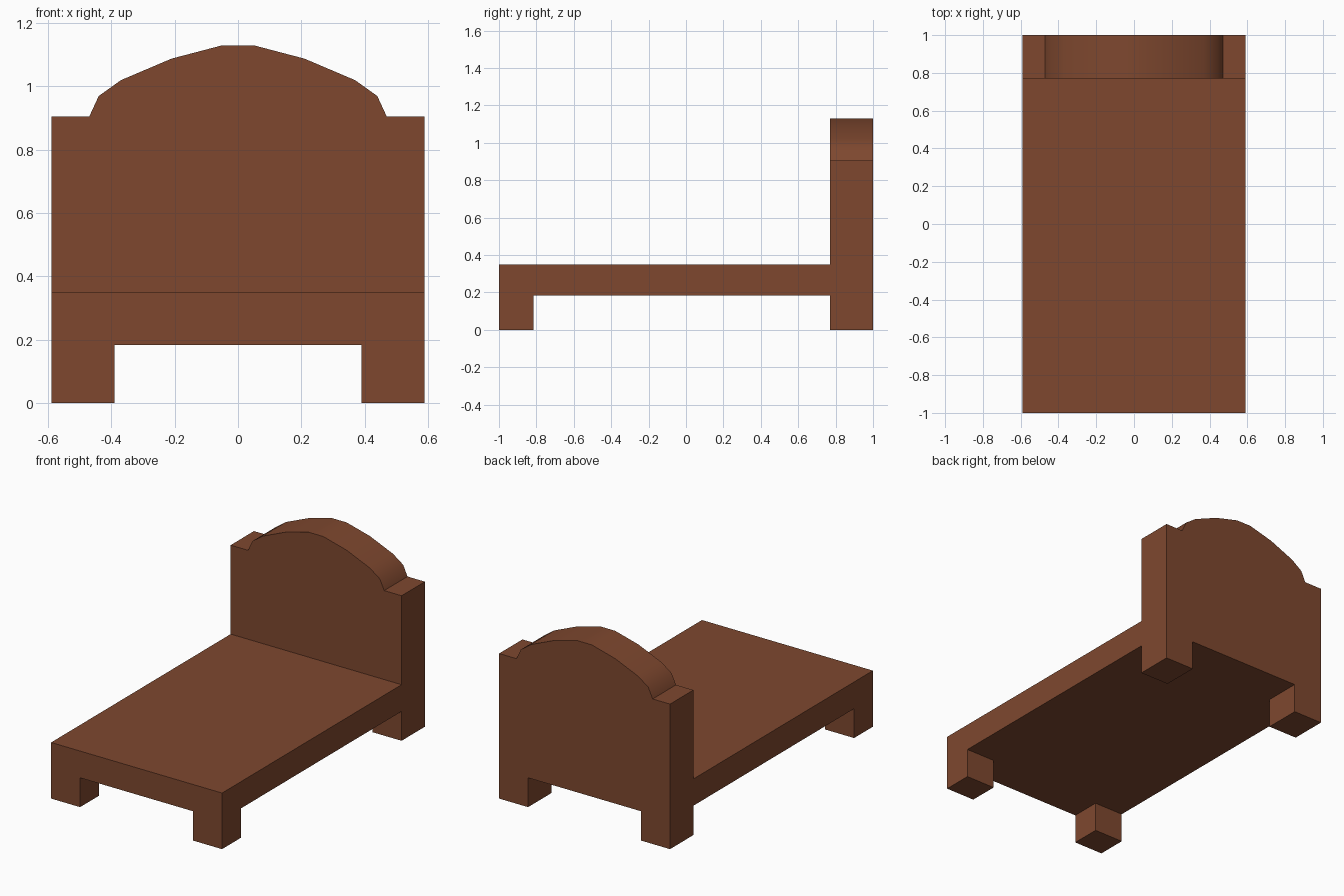
import bpy, math

if "Cube" in bpy.data.objects:
    bpy.data.objects.remove(bpy.data.objects["Cube"])

wood = bpy.data.materials.new("reddish brown wood")
wood.diffuse_color = (0.209, 0.064, 0.028, 1)
wood.use_nodes = True
wood.node_tree.nodes["Principled BSDF"].inputs["Base Color"].default_value = wood.diffuse_color


def extrude(name, profile, y0, y1):
    """Solid from an XZ outline (counter-clockwise seen from the front)."""
    n = len(profile)
    verts = [(x, y, z) for y in (y0, y1) for x, z in profile]
    faces = [list(range(n)), list(range(2 * n - 1, n - 1, -1))]
    faces += [[(i + 1) % n, i, n + i, n + (i + 1) % n] for i in range(n)]
    mesh = bpy.data.meshes.new(name)
    mesh.from_pydata(verts, [], faces)
    mesh.materials.append(wood)
    obj = bpy.data.objects.new(name, mesh)
    bpy.context.collection.objects.link(obj)
    return obj


def box(name, x0, x1, y0, y1, z0, z1):
    return extrude(name, [(x0, z0), (x1, z0), (x1, z1), (x0, z1)], y0, y1)


W, BASE = 0.59, 0.183

# flat sleeping platform
box("platform", -W, W, -1, 0.77, BASE, 0.35)

# headboard with shoulders and a faceted arch
half = [(W, BASE), (W, 0.905), (0.47, 0.905), (0.44, 0.97),
        (0.37, 1.02), (0.21, 1.088), (0.05, 1.13)]
headboard = extrude("headboard", half + [(-x, z) for x, z in reversed(half)], 0.77, 1)
bpy.context.view_layer.objects.active = headboard
headboard.select_set(True)
bpy.ops.object.shade_smooth_by_angle(angle=math.radians(40))

# four block legs
for side, x0, x1 in (("left", -W, -0.39), ("right", 0.39, W)):
    box("front_leg_" + side, x0, x1, -1, -0.815, 0, BASE)
    box("back_leg_" + side, x0, x1, 0.77, 1, 0, BASE)
